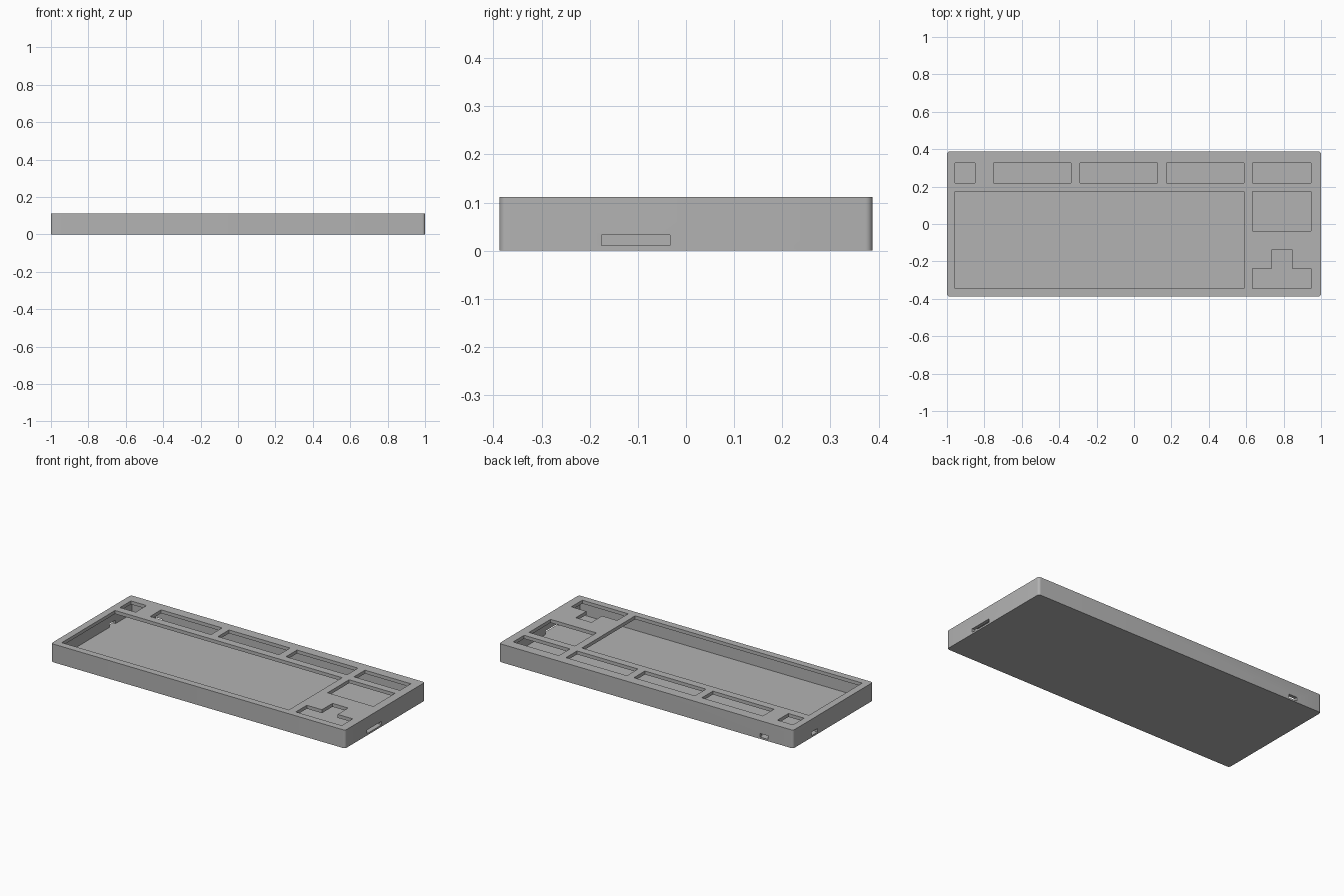
import bpy
import bmesh
import math

cube = bpy.data.objects.get("Cube")
if cube:
    bpy.data.objects.remove(cube, do_unlink=True)

WIDTH, DEPTH, HEIGHT = 2.0, 0.775, 0.112
WALL, FLOOR, LIP = 0.021, 0.011, 0.021
CORNER = 0.015
U = 0.1027                 # key pitch
LEFT, FRONT = -0.955, -0.343   # corner of the key grid
GAP = 0.002                # clearance round each key group

grey = bpy.data.materials.new("case grey")
grey.use_nodes = True
colour = (0.45, 0.45, 0.45, 1)
grey.diffuse_color = colour
grey.node_tree.nodes["Principled BSDF"].inputs["Base Color"].default_value = colour


def box(name, x0, x1, y0, y1, z0, z1, radius=0.0):
    """Box between limits, with optional rounded upright edges."""
    bm = bmesh.new()
    bmesh.ops.create_cube(bm, size=1)
    for v in bm.verts:
        v.co.x = x0 if v.co.x < 0 else x1
        v.co.y = y0 if v.co.y < 0 else y1
        v.co.z = z0 if v.co.z < 0 else z1
    if radius:
        upright = [e for e in bm.edges
                   if abs(e.verts[0].co.z - e.verts[1].co.z) > 0.01]
        bmesh.ops.bevel(bm, geom=upright, offset=radius, segments=6,
                        profile=0.5, affect='EDGES')
    mesh = bpy.data.meshes.new(name)
    bm.to_mesh(mesh)
    bm.free()
    mesh.materials.append(grey)
    obj = bpy.data.objects.new(name, mesh)
    bpy.context.collection.objects.link(obj)
    return obj


def cut(target, *limits):
    """Subtract a box from the target and discard the cutter."""
    cutter = box("cutter", *limits)
    cutter.hide_render = True
    mod = target.modifiers.new("cut", 'BOOLEAN')
    mod.operation = 'DIFFERENCE'
    mod.solver = 'EXACT'
    mod.object = cutter
    bpy.context.view_layer.objects.active = target
    bpy.ops.object.modifier_apply(modifier=mod.name)
    bpy.data.objects.remove(cutter, do_unlink=True)


# Hollow case
hx, hy = WIDTH / 2, DEPTH / 2
case = box("keyboard_case", -hx, hx, -hy, hy, 0, HEIGHT, CORNER)
cut(case, WALL - hx, hx - WALL, WALL - hy, hy - WALL, FLOOR, HEIGHT - LIP)

# Key group openings: column, row, width, height in key units
openings = [
    (0, 0, 15, 5),                                   # main block
    (0, 5.5, 1, 1),                                  # escape key
    (2, 5.5, 4, 1), (6.5, 5.5, 4, 1), (11, 5.5, 4, 1),  # function keys
    (15.5, 5.5, 3, 1), (15.5, 3, 3, 2),              # navigation keys
    (15.5, 0, 3, 1), (16.5, 0, 1, 2),                # arrow keys
]
for col, row, w, h in openings:
    x, y = LEFT + col * U, FRONT + row * U
    cut(case, x - GAP, x + w * U + GAP, y - GAP, y + h * U + GAP,
        HEIGHT - LIP - 0.02, HEIGHT + 0.05)

# Side ports through the walls
PORT_LOW, PORT_HIGH = FLOOR, 0.033
cut(case, hx - WALL - 0.01, hx + 0.1, -0.175, -0.033, PORT_LOW, PORT_HIGH)
cut(case, -hx - 0.1, WALL - hx + 0.01, 0.15, 0.21, PORT_LOW, PORT_HIGH)
cut(case, -0.83, -0.775, hy - WALL - 0.01, hy + 0.1, PORT_LOW, PORT_HIGH)

# Smooth corners, crisp edges
bpy.ops.object.select_all(action='DESELECT')
case.select_set(True)
bpy.context.view_layer.objects.active = case
bpy.ops.object.shade_smooth_by_angle(angle=math.radians(30))
